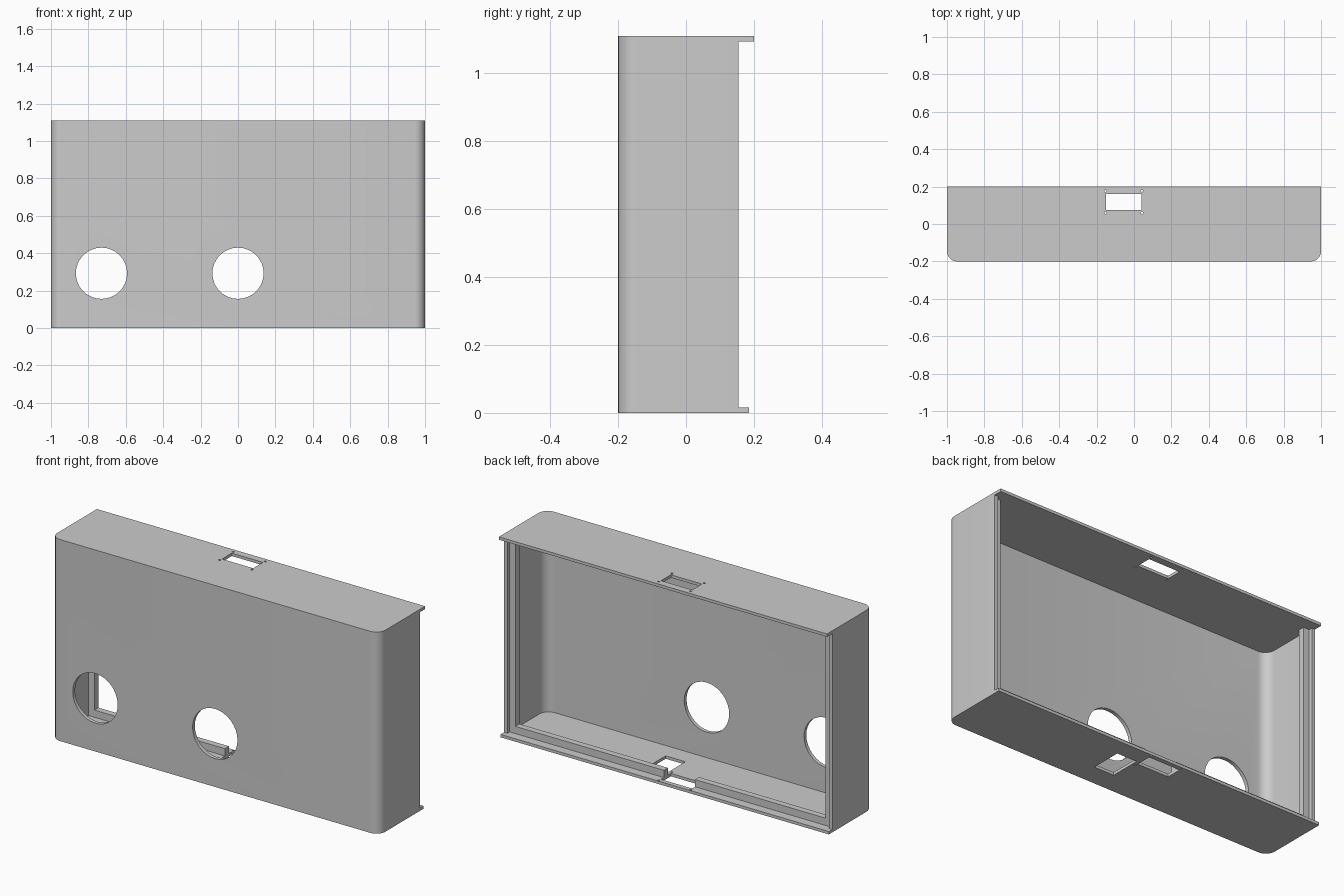
import bpy, bmesh, math

if "Cube" in bpy.data.objects:
    bpy.data.objects.remove(bpy.data.objects["Cube"])

HEIGHT, SKIN, WALL, FRONT, REAR = 1.11, 0.016, 0.02, -0.2, 0.155

grey = bpy.data.materials.new("light_grey")
grey.use_nodes = True
grey.diffuse_color = (0.6, 0.6, 0.6, 1)
grey.node_tree.nodes["Principled BSDF"].inputs["Base Color"].default_value = (0.6, 0.6, 0.6, 1)


def prism(name, outline, z0, z1):
    """Extrude a counter-clockwise xy outline from z0 to z1."""
    bm = bmesh.new()
    face = bm.faces.new([bm.verts.new((x, y, z0)) for x, y in outline])
    out = bmesh.ops.extrude_face_region(bm, geom=[face])
    top = [v for v in out["geom"] if isinstance(v, bmesh.types.BMVert)]
    bmesh.ops.translate(bm, verts=top, vec=(0, 0, z1 - z0))
    bmesh.ops.recalc_face_normals(bm, faces=bm.faces)
    mesh = bpy.data.meshes.new(name)
    bm.to_mesh(mesh)
    bm.free()
    mesh.materials.append(grey)
    obj = bpy.data.objects.new(name, mesh)
    bpy.context.collection.objects.link(obj)
    return obj


def box(name, x0, x1, y0, y1, z0, z1):
    return prism(name, [(x0, y0), (x1, y0), (x1, y1), (x0, y1)], z0, z1)


def disc(x, y, r, sides):
    return [(x + r * math.cos(math.tau * i / sides), y + r * math.sin(math.tau * i / sides))
            for i in range(sides)]


def u_path(inset, rear, radius=0.055, steps=8):
    """Path from the left rear round both front corners to the right rear."""
    half, front = 1 - inset, FRONT + inset
    corner = []
    for i in range(steps + 1):
        a = math.pi / 2 * i / steps
        corner.append((half - radius + radius * math.cos(a), front + radius - radius * math.sin(a)))
    left = [(half, rear)] + corner
    return left + [(-x, y) for x, y in reversed(left)]


def cut(obj, cutters):
    for c in cutters:
        mod = obj.modifiers.new("opening", 'BOOLEAN')
        mod.operation, mod.solver, mod.object = 'DIFFERENCE', 'EXACT', c
        c.hide_render = True
    bpy.context.view_layer.update()
    graph = bpy.context.evaluated_depsgraph_get()
    mesh = bpy.data.meshes.new_from_object(obj.evaluated_get(graph))
    obj.modifiers.clear()
    obj.data = mesh
    for c in cutters:
        bpy.data.objects.remove(c)


def plate_cutters(z0, z1):
    """Connector slot with four small screw holes around it."""
    tools = [box("slot_cutter", -0.15, 0.04, 0.075, 0.16, z0, z1)]
    for x in (-0.153, 0.043):
        for y in (0.06, 0.177):
            tools.append(prism("screw_cutter", disc(x, y, 0.006, 12), z0, z1))
    return tools


# Front panel and side walls as one bent shell
shell = prism("front_and_side_walls",
              u_path(0, REAR) + u_path(WALL, REAR)[::-1], SKIN, HEIGHT - SKIN)
ports = []
for x in (-0.73, 0):
    port = prism("port_cutter", disc(0, 0, 0.137, 32), -0.1, 0.1)
    port.rotation_euler = (math.pi / 2, 0, 0)
    port.location = (x, FRONT, 0.293)
    ports.append(port)
cut(shell, ports)

# Top and bottom plates with rear lips
top_plate = prism("top_plate", u_path(0, 0.2), HEIGHT - SKIN, HEIGHT)
cut(top_plate, plate_cutters(HEIGHT - 0.1, HEIGHT + 0.1))
bottom_plate = prism("bottom_plate", u_path(0, 0.185), 0, SKIN)
cut(bottom_plate, plate_cutters(-0.1, 0.1)
    + [box("cable_cutter", 0.06, 0.18, -0.08, 0.09, -0.1, 0.1)])

# Upright ribs on the side walls
inner, rib = 1 - WALL, 0.035
box("left_rib", inner - rib, inner, 0.1, 0.135, SKIN, HEIGHT - SKIN)
box("right_rib", -inner, -inner + rib, 0.1, 0.135, SKIN, HEIGHT - SKIN)

# Floor rail, interrupted at the slot
box("left_floor_rail", 0.04, inner - rib, 0.1, 0.135, SKIN, SKIN + 0.04)
box("right_floor_rail", -inner + rib, -0.15, 0.1, 0.135, SKIN, SKIN + 0.04)

# Smooth the rounded corners and port rims, keep edges crisp
bpy.ops.object.select_all(action='DESELECT')
for obj in (shell, top_plate, bottom_plate):
    obj.select_set(True)
bpy.context.view_layer.objects.active = shell
bpy.ops.object.shade_smooth_by_angle(angle=math.radians(30))
